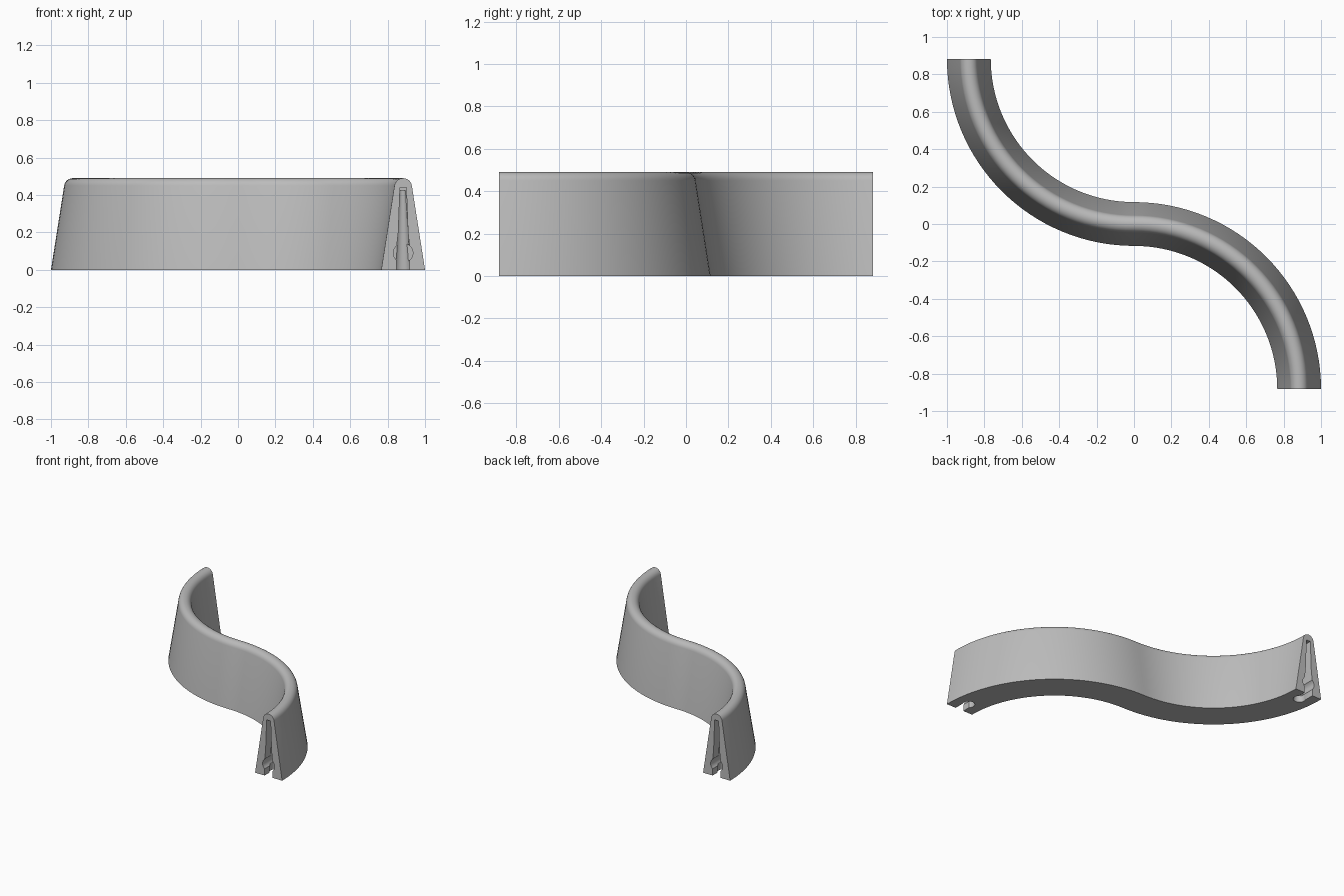
import bpy, bmesh
from math import sin, cos, pi, radians
from mathutils import Vector, Matrix

cube = bpy.data.objects.get("Cube")
if cube:
    bpy.data.objects.remove(cube, do_unlink=True)

RADIUS = 0.883      # centre line radius of each quarter bend
HALF_BASE = 0.117   # half width of the foot
TIP = 0.047         # radius of the rounded top
HEIGHT = 0.49
STEPS = 32

grey = bpy.data.materials.new("plain grey")
grey.use_nodes = True
grey.diffuse_color = (0.5, 0.5, 0.5, 1)
grey.node_tree.nodes["Principled BSDF"].inputs["Base Color"].default_value = (0.5, 0.5, 0.5, 1)


def make_object(name, bm):
    bmesh.ops.recalc_face_normals(bm, faces=bm.faces)
    mesh = bpy.data.meshes.new(name)
    bm.to_mesh(mesh)
    bm.free()
    mesh.materials.append(grey)
    ob = bpy.data.objects.new(name, mesh)
    bpy.context.collection.objects.link(ob)
    return ob


def loft(name, rings):
    """Skin a row of closed rings and cap both ends."""
    bm = bmesh.new()
    rows = [[bm.verts.new(p) for p in ring] for ring in rings]
    n = len(rows[0])
    for a, b in zip(rows, rows[1:]):
        for i in range(n):
            j = (i + 1) % n
            bm.faces.new((a[i], a[j], b[j], b[i]))
    bm.faces.new(rows[0])
    bm.faces.new(rows[-1])
    return make_object(name, bm)


# Tapered wall section with a rounded top
lean = radians(9)
section = [(-HALF_BASE, 0), (HALF_BASE, 0)]
for k in range(13):
    a = lean + (pi - 2 * lean) * k / 12
    section.append((TIP * cos(a), HEIGHT - TIP + TIP * sin(a)))

# S-shaped centre line: two opposite quarter bends meeting at the origin
path = []
for k in range(STEPS + 1):
    a = pi / 2 * k / STEPS
    path.append((Vector((-RADIUS * cos(a), RADIUS - RADIUS * sin(a), 0)),
                 Vector((cos(a), sin(a), 0))))
for k in range(1, STEPS + 1):
    a = pi / 2 * k / STEPS
    path.append((Vector((RADIUS * sin(a), RADIUS * cos(a) - RADIUS, 0)),
                 Vector((sin(a), cos(a), 0))))

wall = loft("curved_wall", [[p + side * u + Vector((0, 0, z)) for u, z in section]
                            for p, side in path])


def cut(cutter, turn):
    cutter.data.transform(turn)
    mod = wall.modifiers.new("cut", 'BOOLEAN')
    mod.operation = 'DIFFERENCE'
    mod.solver = 'EXACT'
    mod.object = cutter
    bpy.context.view_layer.objects.active = wall
    bpy.ops.object.modifier_apply(modifier=mod.name)
    bpy.data.objects.remove(cutter, do_unlink=True)


# Clip socket in each end: tall slot, round cross hole and a tapered pocket
half_slot = [(0.035, -0.02), (0.035, 0.12), (0.026, 0.2), (0.017, 0.44)]
slot = half_slot + [(-x, z) for x, z in reversed(half_slot)]
for angle in (0, pi):
    turn = Matrix.Rotation(angle, 4, 'Z')
    cut(loft("slot_cutter", [[(RADIUS + x, -RADIUS + d, z) for x, z in slot]
                             for d in (-0.02, 0.1)]), turn)

    bm = bmesh.new()
    place = Matrix.Translation((RADIUS, -RADIUS + 0.05, 0.09)) @ Matrix.Rotation(pi / 2, 4, 'X')
    bmesh.ops.create_cone(bm, cap_ends=True, segments=32, radius1=0.052,
                          radius2=0.052, depth=0.14, matrix=place)
    cut(make_object("hole_cutter", bm), turn)

    bm = bmesh.new()
    place = Matrix.Translation((RADIUS - 0.005, -RADIUS + 0.095, 0.2))
    bmesh.ops.create_cone(bm, cap_ends=True, segments=32, radius1=0.046,
                          radius2=0.018, depth=0.45, matrix=place)
    cut(make_object("pocket_cutter", bm), turn)

# Smooth sides with crisp ends and foot
bpy.ops.object.select_all(action='DESELECT')
wall.select_set(True)
bpy.context.view_layer.objects.active = wall
bpy.ops.object.shade_smooth_by_angle(angle=radians(30))
